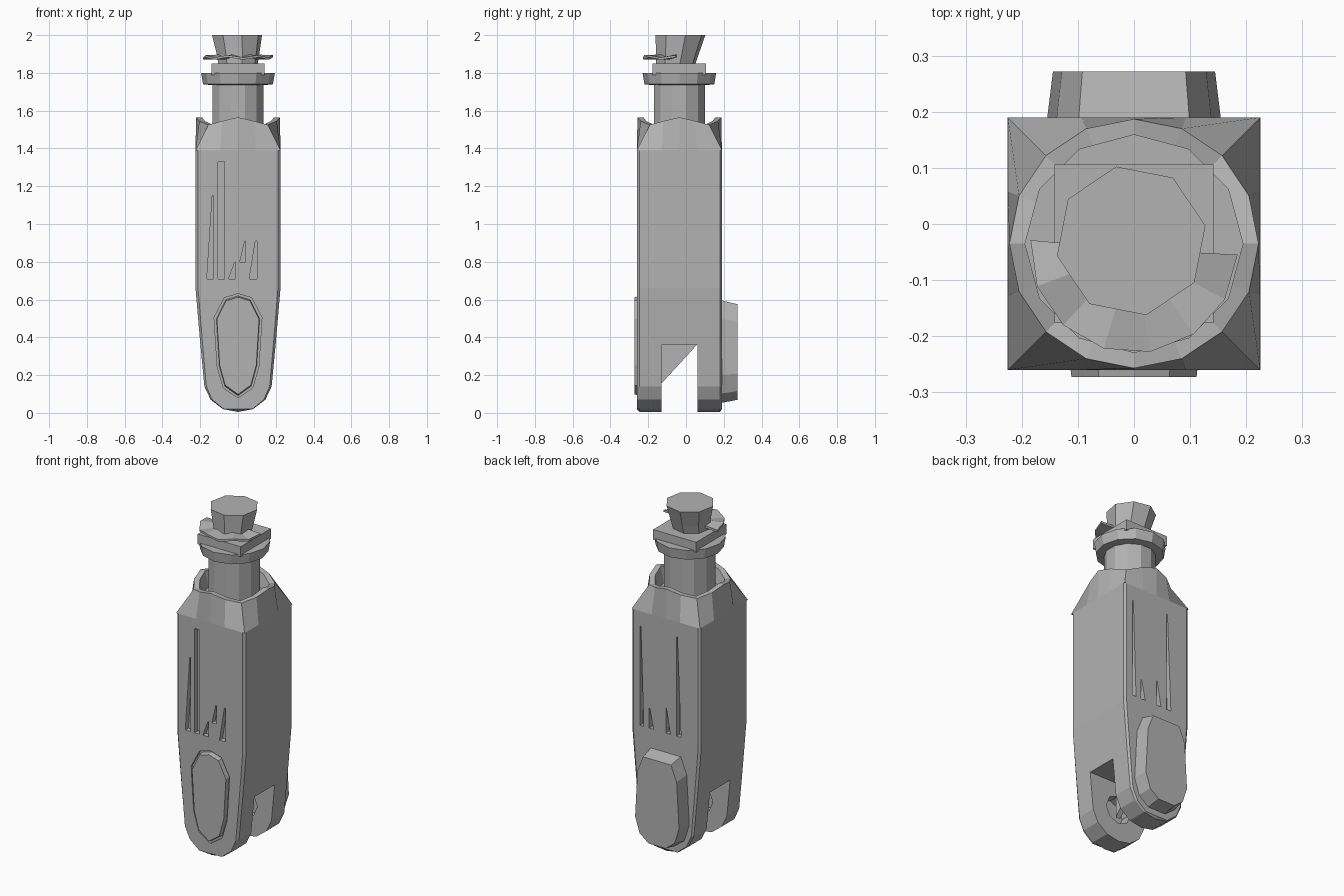
import bpy, bmesh
from math import sin, cos, pi, radians
from mathutils import Vector

old = bpy.data.objects.get("Cube")
if old:
    bpy.data.objects.remove(old, do_unlink=True)

CY = -0.035             # centre of the body in y
FRONT, BACK = -0.26, 0.19

grey = bpy.data.materials.new("plain grey")
grey.use_nodes = True
grey.diffuse_color = (0.45, 0.45, 0.45, 1)
grey.node_tree.nodes["Principled BSDF"].inputs["Base Color"].default_value = (0.45, 0.45, 0.45, 1)


def loft(name, rings, closed=False):
    """Skin a list of equal-length point rings; cap the ends or join them."""
    bm = bmesh.new()
    loops = [[bm.verts.new(p) for p in ring] for ring in rings]
    pairs = list(zip(loops, loops[1:]))
    if closed:
        pairs.append((loops[-1], loops[0]))
    else:
        bm.faces.new(loops[0])
        bm.faces.new(loops[-1])
    for a, b in pairs:
        for i in range(len(a)):
            j = (i + 1) % len(a)
            bm.faces.new((a[i], a[j], b[j], b[i]))
    bmesh.ops.recalc_face_normals(bm, faces=bm.faces)
    mesh = bpy.data.meshes.new(name)
    bm.to_mesh(mesh)
    bm.free()
    mesh.materials.append(grey)
    ob = bpy.data.objects.new(name, mesh)
    bpy.context.collection.objects.link(ob)
    return ob


def circle(r, z, n, turn=0.0, dx=0.0, dy=0.0):
    return [(dx + r * cos(turn + 2 * pi * i / n), CY + dy + r * sin(turn + 2 * pi * i / n), z)
            for i in range(n)]


def slab(name, outline, y0, y1, shrink=1.0):
    """Extrude an x-z outline along y, optionally shrinking the far end."""
    mid = sum((Vector(p) for p in outline), Vector((0, 0))) / len(outline)
    far = [mid + (Vector(p) - mid) * shrink for p in outline]
    return loft(name, [[(x, y0, z) for x, z in outline], [(x, y1, z) for x, z in far]])


def mirrored(half):
    return half + [(-x, z) for x, z in reversed(half) if x > 0]


def cut(target, cutter):
    cutter.hide_render = True
    cutter.hide_viewport = True
    cutter.hide_set(True)
    mod = target.modifiers.new(cutter.name, 'BOOLEAN')
    mod.operation = 'DIFFERENCE'
    mod.solver = 'EXACT'
    mod.object = cutter


# Tall body with a rounded foot and narrow chamfers along its edges
body_half = [(0, 0.005), (0.08, 0.02), (0.145, 0.07), (0.178, 0.14), (0.2, 0.37),
             (0.225, 0.66), (0.225, 1.39)]
outline = mirrored(body_half)
inner = [(x * 0.94, max(z, 0.02)) for x, z in outline]
body = loft("body", [[(x, y, z) for x, z in o] for o, y in
                     ((inner, FRONT), (outline, FRONT + 0.015),
                      (outline, BACK - 0.01), (inner, BACK))])

# Fork opening between the front and back feet
cut(body, slab("fork_cutter", [(-0.4, -0.2), (0.4, -0.2), (0.4, 0.36), (-0.4, 0.36)], -0.13, 0.06))

# Round recesses inside the feet
octagon = [(0.085 * cos(pi * i / 4), 0.2 + 0.085 * sin(pi * i / 4)) for i in range(8)]
cut(body, slab("foot_recess_cutter", octagon, -0.2, 0.12))

# Narrow wedge slots: left x, right x, bottom z, top z, top width
front_slots = [(-0.165, -0.13, 0.71, 1.15, 0.006), (-0.105, -0.072, 0.71, 1.33, 0.033),
               (-0.05, -0.012, 0.71, 0.8, 0.004), (0.01, 0.04, 0.8, 0.91, 0.004),
               (0.06, 0.1, 0.71, 0.91, 0.008)]
back_slots = [(0.145, 0.17, 0.71, 1.3, 0.006), (0.08, 0.11, 0.71, 0.83, 0.004),
              (-0.03, 0.0, 0.71, 0.86, 0.004), (-0.1, -0.07, 0.71, 1.3, 0.006)]
for side, slots, y0, y1 in (("front", front_slots, FRONT - 0.05, FRONT + 0.03),
                            ("back", back_slots, BACK - 0.03, BACK + 0.05)):
    for i, (a, b, low, high, w) in enumerate(slots):
        cut(body, slab(f"{side}_slot_cutter_{i + 1}",
                       [(a, low), (b, low), (b, high), (b - w, high)], y0, y1))

# Oval front plate set into a slim groove
oval = mirrored([(0, 0.09), (0.07, 0.14), (0.1, 0.25), (0.115, 0.5), (0.065, 0.6), (0, 0.62)])
groove = [(x * 1.1, 0.35 + (z - 0.35) * 1.04) for x, z in oval]
cut(body, slab("front_groove_cutter", groove, FRONT - 0.05, FRONT + 0.015))
slab("front_plate", oval, FRONT + 0.02, FRONT - 0.013, 0.97)

# Raised back plate, wider towards its bottom
slab("back_plate", mirrored([(0.06, 0.05), (0.125, 0.1), (0.157, 0.2), (0.14, 0.5), (0.1, 0.6)]),
     BACK - 0.02, 0.272, 0.92)

# Slanted web inside the fork
loft("fork_web", [[(x, -0.135, 0.15), (x, 0.062, 0.365), (x, -0.135, 0.365)]
                  for x in (-0.015, 0.015)])

# Shoulder turning the square body into a round hollow rim
N = 16
square = []
for i in range(N):
    a = 2 * pi * i / N
    k = 0.225 / max(abs(cos(a)), abs(sin(a)))
    square.append((k * cos(a), CY + k * sin(a), 1.39))


def rim(r, z):
    return [(x, y, z + 0.02 * cos(4 * 2 * pi * i / N))
            for i, (x, y, _) in enumerate(circle(r, z, N))]


loft("shoulder", [square, rim(0.222, 1.545), rim(0.19, 1.545), circle(0.17, 1.47, N)])

# Neck, flared collar and square plate
loft("neck", [circle(0.14, z, 12, pi / 12) for z in (1.45, 1.75)])
loft("collar", [circle(r, z, 12) for r, z in ((0.14, 1.735), (0.185, 1.74), (0.195, 1.80), (0.14, 1.80))])
loft("neck_plate", [circle(0.2, z, 4, pi / 4) for z in (1.79, 1.85)])

# Stopper, flaring slightly towards its flat top
loft("stopper", [circle(0.105, 1.84, 8, 0.2, 0, -0.02), circle(0.115, 1.9, 8, 0.2, 0, -0.01),
                 circle(0.135, 2.0, 8, 0.2, -0.005, 0.005)])

# Thin broken flange around the front of the stopper
arc = [radians(175 + 26 * i) for i in range(8)]
sections = []
for i, a in enumerate(arc):
    z = 1.87 + 0.012 * (i % 2)
    sections.append([(r * cos(a), CY - 0.01 + r * sin(a), z + h)
                     for r, h in ((0.1, 0), (0.185, 0), (0.185, 0.012), (0.1, 0.015))])
loft("stopper_flange", sections)
